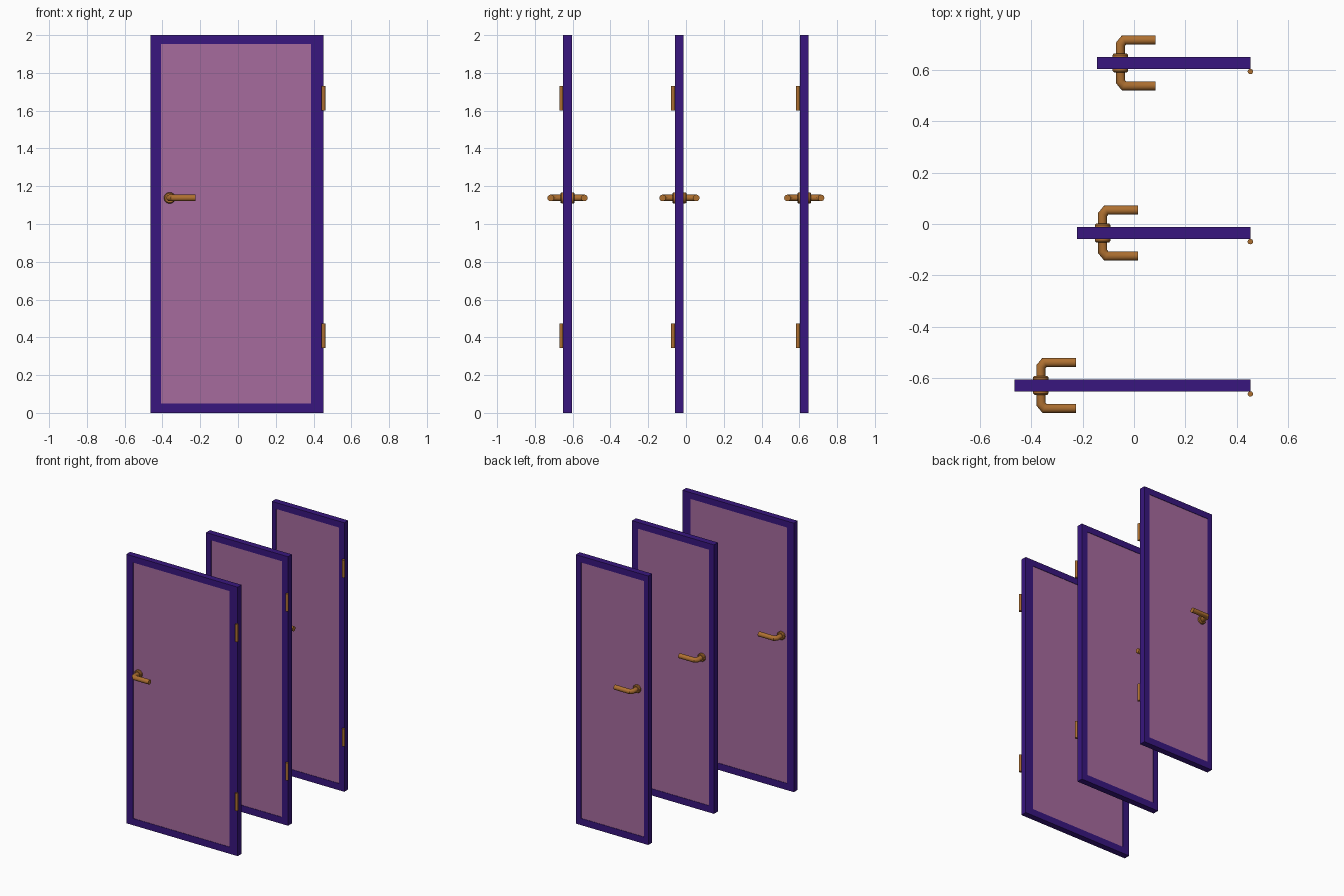
import bpy, bmesh, math
from mathutils import Matrix

if "Cube" in bpy.data.objects:
    bpy.data.objects.remove(bpy.data.objects["Cube"])


def material(name, rgb):
    m = bpy.data.materials.new(name)
    m.diffuse_color = (*rgb, 1)
    m.use_nodes = True
    m.node_tree.nodes["Principled BSDF"].inputs["Base Color"].default_value = m.diffuse_color
    return m


PURPLE = material("frame_purple", (0.040, 0.008, 0.21))
PINK = material("panel_mauve", (0.38, 0.145, 0.337))
BRONZE = material("bronze", (0.42, 0.16, 0.03))


def finish(name, bm, mat, smooth=False):
    bmesh.ops.recalc_face_normals(bm, faces=bm.faces)
    me = bpy.data.meshes.new(name)
    bm.to_mesh(me)
    bm.free()
    me.materials.append(mat)
    ob = bpy.data.objects.new(name, me)
    bpy.context.collection.objects.link(ob)
    if smooth:
        bpy.context.view_layer.objects.active = ob
        ob.select_set(True)
        bpy.ops.object.shade_smooth_by_angle(angle=math.radians(35))
        ob.select_set(False)
    return ob


def rect(x0, x1, z0, z1):
    return [(x0, z0), (x1, z0), (x1, z1), (x0, z1)]


# rectangular ring, extruded along y
def frame_ring(name, outer, inner, y, half):
    bm = bmesh.new()
    loops = [[bm.verts.new((px, y + s * half, pz)) for px, pz in loop]
             for loop, s in ((outer, -1), (outer, 1), (inner, 1), (inner, -1))]
    for a, b in zip(loops, loops[1:] + loops[:1]):
        for i in range(4):
            j = (i + 1) % 4
            bm.faces.new((a[i], a[j], b[j], b[i]))
    return finish(name, bm, PURPLE)


def box(name, x0, x1, y0, y1, z0, z1, mat):
    bm = bmesh.new()
    bmesh.ops.create_cube(bm, size=1, matrix=Matrix.Translation(
        ((x0 + x1) / 2, (y0 + y1) / 2, (z0 + z1) / 2))
        @ Matrix.Diagonal((x1 - x0, y1 - y0, z1 - z0, 1)))
    return finish(name, bm, mat)


def cylinder(name, x, y, z0, z1, r):
    bm = bmesh.new()
    bmesh.ops.create_cone(bm, cap_ends=True, segments=16, radius1=r, radius2=r,
                          depth=z1 - z0,
                          matrix=Matrix.Translation((x, y, (z0 + z1) / 2)))
    return finish(name, bm, BRONZE, True)


# tube swept along a path lying in the xy plane, with mitred rings
def tube(name, path, z, r, n=16):
    bm = bmesh.new()
    rings = []
    for i, (px, py) in enumerate(path):
        angles = [math.atan2(b[1] - a[1], b[0] - a[0])
                  for a, b in zip(path[max(i - 1, 0):], path[max(i - 1, 0) + 1:i + 2])]
        mid = sum(angles) / len(angles)
        stretch = 1 / math.cos((angles[-1] - angles[0]) / 2)
        nx, ny = -math.sin(mid) * stretch, math.cos(mid) * stretch
        rings.append([bm.verts.new((px + nx * r * math.cos(t), py + ny * r * math.cos(t),
                                    z + r * math.sin(t)))
                      for t in (2 * math.pi * k / n for k in range(n))])
    for a, b in zip(rings, rings[1:]):
        for k in range(n):
            bm.faces.new((a[k], a[(k + 1) % n], b[(k + 1) % n], b[k]))
    bm.faces.new(rings[0])
    bm.faces.new(rings[-1])
    return finish(name, bm, BRONZE, True)


# round plate behind the lever, chamfered on its outer rim
def rosette(name, x, y, z, side):
    bm = bmesh.new()
    rings = []
    for r, d in ((0.030, 0.015), (0.030, 0.031), (0.025, 0.037)):
        rings.append([bm.verts.new((x + r * math.cos(t), y + side * d, z + r * math.sin(t)))
                      for t in (2 * math.pi * k / 24 for k in range(24))])
    for a, b in zip(rings, rings[1:]):
        for k in range(24):
            bm.faces.new((a[k], a[(k + 1) % 24], b[(k + 1) % 24], b[k]))
    bm.faces.new(rings[0])
    bm.faces.new(rings[-1])
    return finish(name, bm, BRONZE, True)


RIGHT, HALF, HANDLE_Z = 0.452, 0.023, 1.138

# three doors of decreasing width: name, y, left edge, handle x
for label, y, left, hx in (("wide", -0.627, -0.464, -0.362),
                           ("medium", -0.035, -0.222, -0.122),
                           ("narrow", 0.626, -0.144, -0.053)):
    k = (RIGHT - left) / 0.916
    x0, x1 = left + 0.056 * k, RIGHT - 0.066 * k
    frame_ring(label + "_door_frame", rect(left, RIGHT, 0, 2),
               rect(x0, x1, 0.05, 1.953), y, HALF)
    box(label + "_door_panel", x0, x1, y - HALF + 0.003, y + HALF - 0.003,
        0.05, 1.953, PINK)

    # lever handle on both faces
    for side, face in ((-1, "front"), (1, "back")):
        rosette(f"{label}_{face}_rosette", hx, y, HANDLE_Z, side)
        path = [(0, 0.02), (0, 0.072), (0.014, 0.089), (0.137, 0.089)]
        tube(f"{label}_{face}_lever", [(hx + px, y + side * py) for px, py in path],
             HANDLE_Z, 0.0175)

    # hinge barrels
    for pos, z0 in (("lower", 0.344), ("upper", 1.60)):
        cylinder(f"{label}_{pos}_hinge", RIGHT, y - HALF - 0.0105, z0, z0 + 0.13, 0.0105)
